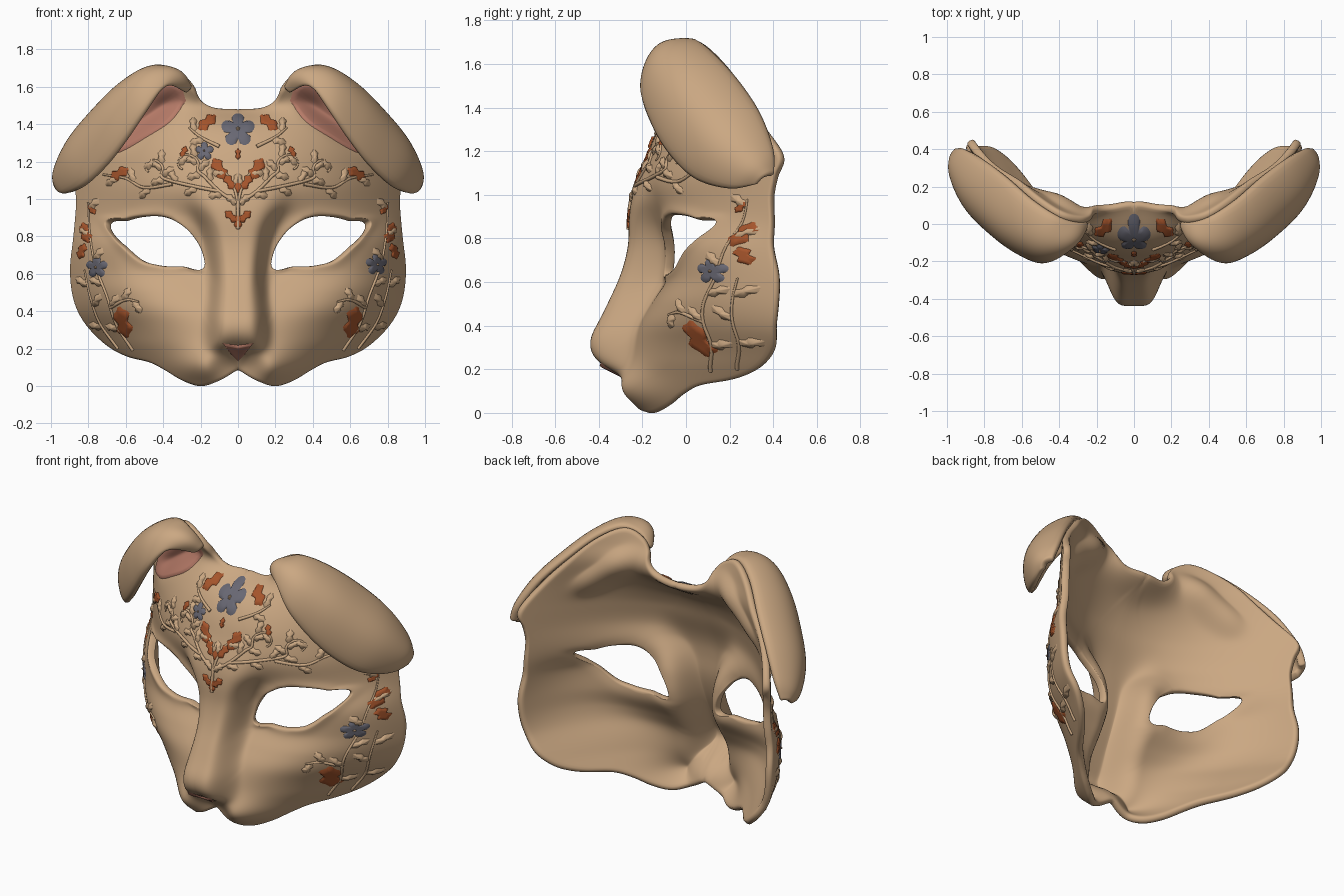
import bpy, bmesh, math
from mathutils import Vector

cube = bpy.data.objects.get("Cube")
if cube:
    bpy.data.objects.remove(cube, do_unlink=True)


def material(name, rgb):
    m = bpy.data.materials.new(name)
    m.use_nodes = True
    m.diffuse_color = (*rgb, 1)
    bsdf = m.node_tree.nodes["Principled BSDF"]
    bsdf.inputs["Base Color"].default_value = (*rgb, 1)
    bsdf.inputs["Roughness"].default_value = 0.7
    return m


TAN = material("tan", (0.595, 0.39, 0.225))
RUST = material("rust", (0.38, 0.09, 0.025))
SLATE = material("slate_grey", (0.14, 0.138, 0.172))
PINK = material("dusty_pink", (0.48, 0.2, 0.14))


def curve(pts):
    """Smooth function through (t, value) pairs."""
    last = len(pts) - 1

    def slope(i):
        a, b = pts[max(i - 1, 0)], pts[min(i + 1, last)]
        return (b[1] - a[1]) / (b[0] - a[0])

    def value(t):
        t = min(max(t, pts[0][0]), pts[last][0])
        i = 0
        while i < last - 1 and t > pts[i + 1][0]:
            i += 1
        (t0, v0), (t1, v1) = pts[i], pts[i + 1]
        w = t1 - t0
        s = (t - t0) / w
        h = s * s * (3 - 2 * s)
        return (v0 + (v1 - v0) * h + w * slope(i) * s * (1 - s) ** 2
                - w * slope(i + 1) * s * s * (1 - s))
    return value


def smooth(points, steps):
    """Resample a path of points with a smooth curve."""
    axes = [curve(list(enumerate(axis))) for axis in zip(*points)]
    n = (len(points) - 1) * steps
    return [Vector([a(i / steps) for a in axes]) for i in range(n + 1)]


# Depth of the face: base profile, width, roundness and nose by height
base = curve([(0, -.2), (.1, -.25), (.2, -.265), (.3, -.255), (.4, -.22), (.5, -.16), (.62, -.09), (.76, -.085),
              (.9, -.135), (1.05, -.2), (1.2, -.175), (1.3, -.13), (1.5, -.01), (1.6, -.03), (1.7, -.06)])
width = curve([(0, .57), (.15, .7), (.25, .78), (.4, .88), (.6, .91), (.9, .9), (1.7, .9)])
power = curve([(0, 2.2), (.2, 2.3), (.35, 2.6), (.6, 4.4), (.75, 4.7), (.88, 3.0), (1.05, 2.35), (1.7, 2.2)])
nose = curve([(0, 0), (.1, .05), (.17, -.01), (.22, -.115), (.27, -.17), (.34, -.195), (.42, -.19), (.5, -.2),
              (.62, -.215), (.78, -.175), (.92, -.115), (1.05, -.03), (1.15, 0), (1.3, 0)])
nose_width = curve([(0, .14), (.3, .145), (.55, .13), (.7, .14), (.85, .17), (1, .24), (1.3, .24)])


def depth(x, z):
    x = abs(x)
    c = base(z)
    y = c + (x / width(z)) ** power(z) * (0.435 - c)
    y += nose(z) * math.exp(-(x / nose_width(z)) ** 5)
    # muzzle puffs, curled top edge and ear pocket
    y -= 0.08 * math.exp(-((x - 0.17) / 0.15) ** 2 - ((z - 0.1) / 0.1) ** 2)
    y += 0.12 * math.exp(-(x / 0.22) ** 2 - ((z - 1.5) / 0.075) ** 2)
    across = (x - .28) * .596 + (z - 1.5) * .803
    along = (x - .455) * .803 - (z - 1.37) * .596
    y += 0.06 * math.exp(-((across - .065) / .05) ** 2 - (along / .2) ** 4)
    return min(y, 0.435)


def on_face(x, z, lift=0.0):
    e = 0.004
    n = Vector(((depth(x + e, z) - depth(x - e, z)) / (2 * e), -1,
                (depth(x, z + e) - depth(x, z - e)) / (2 * e))).normalized()
    return Vector((x, depth(x, z), z)) + n * lift


def finish(bm, name, mat, mirror=False, thickness=0):
    mesh = bpy.data.meshes.new(name)
    bm.to_mesh(mesh)
    bm.free()
    mesh.materials.append(mat)
    for p in mesh.polygons:
        p.use_smooth = True
    ob = bpy.data.objects.new(name, mesh)
    bpy.context.collection.objects.link(ob)
    if mirror:
        ob.modifiers.new("Mirror", 'MIRROR')
    if thickness:
        shell = ob.modifiers.new("Shell", 'SOLIDIFY')
        shell.thickness = thickness
        shell.offset = -1
        ob.modifiers.new("Round", 'SUBSURF').levels = 1
        ob.modifiers["Round"].render_levels = 1
    return ob


# Mask: rings running from the eye opening to the outline of half the face
ridge = [(.25, 1.6), (.31, 1.67), (.42, 1.715), (.55, 1.655), (.68, 1.53), (.81, 1.38), (.91, 1.21), (.955, 1.09)]
rim = [(0, 1.49), (.12, 1.495), (.2, 1.53)] + [(x - .015, z - .018) for x, z in ridge[:-1]] + [
    (.88, 1.08), (.87, .97), (.885, .8), (.905, .62), (.885, .45), (.82, .32), (.71, .21), (.6, .15),
    (.48, .12), (.4, .08), (.3, .02), (.2, -.01), (.1, .02), (0, .08)]
eye = [(.19, .625), (.19, .7), (.25, .81), (.34, .88), (.47, .91), (.6, .895), (.71, .88),
       (.67, .8), (.6, .73), (.52, .67), (.42, .645), (.3, .64)]
centre = Vector((.43, .78))
polar = []
for p in eye:
    d = Vector(p) - centre
    for turn in (-1, 0, 1):
        polar.append((math.atan2(d.y, d.x) + turn * math.tau, d.length))
eye_radius = curve(sorted(polar))
outer = [Vector((0, .08 + 1.41 * i / 32)) for i in range(32)] + smooth(rim, 5)[:-1]
rows = 28
bm = bmesh.new()
rings = []
for p in outer:
    d = p - centre
    inner = centre + d.normalized() * eye_radius(math.atan2(d.y, d.x))
    line = []
    for k in range(rows + 1):
        q = inner.lerp(p, k / rows)
        lid = 0.012 * math.exp(-((q - inner).length / 0.035) ** 2)
        line.append(bm.verts.new((q.x, depth(q.x, q.y) - lid, q.y)))
    rings.append(line)
for i, a in enumerate(rings):
    b = rings[(i + 1) % len(rings)]
    for k in range(rows):
        bm.faces.new((a[k], b[k], b[k + 1], a[k + 1]))
finish(bm, "mask_shell", TAN, True, 0.045)

# Ears: bulging flaps folded forward from the back of the upper rim
fold = smooth([(x, min(depth(x, z) + .022, .41), z) for x, z in ridge], 5)
hem = smooth([(.27, -.03, 1.56), (.38, -.17, 1.6), (.49, -.215, 1.47), (.6, -.165, 1.31),
              (.71, -.08, 1.17), (.83, .04, 1.06), (.93, .2, 1.02), (.975, .33, 1.045)], 5)
bm = bmesh.new()
cols = []
for i, (a, b) in enumerate(zip(fold, hem)):
    j, k = max(i - 1, 0), min(i + 1, len(fold) - 1)
    along = fold[k] + hem[k] - fold[j] - hem[j]
    out = (b - a).cross(along).normalized() * (b - a).length * 0.29
    cols.append([bm.verts.new(a.lerp(b, t / 12) + out * math.sin(math.pi * t / 12) ** 0.8)
                 for t in range(13)])
for a, b in zip(cols, cols[1:]):
    for t in range(12):
        bm.faces.new((a[t], a[t + 1], b[t + 1], b[t]))
finish(bm, "folded_ears", TAN, True, 0.045)


def patch(bm, x, z, outline, height=0.009, dome=False, steps=4):
    """Raised patch on the face; outline is relative to (x, z), anticlockwise."""
    hub = bm.verts.new(on_face(x, z, height))
    prev = None
    for k in range(1, steps + 1):
        r = k / steps
        lift = height * (1 - r * r) - 0.003 * r if dome else (height if k < steps else -0.002)
        ring = [bm.verts.new(on_face(x + u * r, z + v * r, lift)) for u, v in outline]
        for i in range(len(ring)):
            j = (i + 1) % len(ring)
            if prev:
                bm.faces.new((prev[i], ring[i], ring[j], prev[j]))
            else:
                bm.faces.new((hub, ring[i], ring[j]))
        prev = ring


def leaf(length, angle, lobes=0.0):
    pts = []
    for i in range(28):
        a = math.tau * i / 28
        u = length * math.cos(a)
        v = length * 0.45 * math.sin(a) * (1 + lobes * math.cos(6 * a))
        pts.append((u * math.cos(angle) - v * math.sin(angle), u * math.sin(angle) + v * math.cos(angle)))
    return pts


def flower(radius):
    pts = []
    for i in range(40):
        a = math.tau * i / 40
        r = radius * (.5 + .5 * abs(math.cos(2.5 * (a - math.pi / 2))) ** .6)
        pts.append((r * math.cos(a), r * math.sin(a)))
    return pts


# Pink ear lining and nose tip
lining = [(.27, 1.53), (.36, 1.415), (.49, 1.33), (.63, 1.25), (.73, 1.24), (.68, 1.38), (.5, 1.58), (.33, 1.62)]
bm = bmesh.new()
patch(bm, .5, 1.44, [(p.x - .5, p.y - 1.44) for p in smooth(lining + lining[:1], 4)[:-1]], steps=14)
finish(bm, "ear_lining", PINK, True)
bm = bmesh.new()
patch(bm, 0, .19, [(-.085, .04), (-.04, -.02), (0, -.06), (.04, -.02), (.085, .04), (0, .025)], steps=6)
finish(bm, "nose_tip", PINK)

# Rust leaves: position, length and angle in degrees
bm = bmesh.new()
for s in (1, -1):
    for x, z, size, deg in [(.165, 1.41, .062, 140), (.635, 1.135, .058, 150), (.1, 1.16, .068, 60),
                            (.045, 1.09, .05, 55), (.035, .905, .045, 40), (.29, 1.25, .035, 110),
                            (.615, .34, .09, 75), (.815, .82, .06, 75), (.835, .72, .045, 110),
                            (.78, .945, .032, 60)]:
        a = math.radians(deg)
        patch(bm, s * x, z, leaf(size, a if s > 0 else math.pi - a, 0.35))
for z, size in ((1.24, .03), (1.08, .05), (.88, .045)):
    patch(bm, 0, z, leaf(size, math.pi / 2, 0.3))
finish(bm, "rust_leaves", RUST)

# Grey-blue flowers with tan hearts
bm, hearts = bmesh.new(), bmesh.new()
for x, z, r in ((0, 1.37, .095), (-.18, 1.255, .052), (.74, .65, .062), (-.755, .635, .062)):
    patch(bm, x, z, flower(r))
    patch(hearts, x, z, [(u * .18, v * .18) for u, v in flower(r)], 0.018, True)
finish(bm, "blue_flowers", SLATE)
finish(hearts, "flower_hearts", TAN)


# Raised scrolling vines with small leaves
def scroll(x, z, radius, start, turn):
    return [(x + radius * (1 - i / 11) * math.cos(start + turn * i * .65),
             z + radius * (1 - i / 11) * math.sin(start + turn * i * .65)) for i in range(8)]


vines = [
    [(0, .84), (.005, 1.0), (.04, 1.1), (.1, 1.18)],
    [(.01, .98), (.1, 1.04), (.18, 1.12)] + scroll(.28, 1.18, .075, 3.6, -1),
    [(.1, 1.04), (.25, 1.07), (.37, 1.1)] + scroll(.46, 1.16, .065, 3.8, -1),
    [(.35, 1.08), (.5, 1.06), (.6, 1.11), (.72, 1.13)],
    [(.1, 1.28), (.2, 1.33), (.26, 1.38)],
    [(.56, .19), (.65, .33), (.7, .48), (.76, .64), (.79, .8), (.8, .98)],
    [(.64, .2), (.74, .34), (.79, .48), (.82, .62)],
    [(.68, .42), (.6, .46), (.53, .45)],
]
data = bpy.data.curves.new("vines", 'CURVE')
data.dimensions = '3D'
data.bevel_depth = 0.01
data.bevel_resolution = 2
data.use_fill_caps = True
data.materials.append(TAN)
bm = bmesh.new()
for path in vines:
    pts = smooth(path, 5)
    for s in (1, -1):
        spline = data.splines.new('POLY')
        spline.points.add(len(pts) - 1)
        for i, p in enumerate(pts):
            spline.points[i].co = (*on_face(s * p.x, p.y, 0.001), 1)
            spline.points[i].radius = 1 - 0.5 * i / len(pts)
        for n, i in enumerate(range(4, min(len(pts) - 1, 32), 4)):
            d = pts[i + 1] - pts[i]
            a = math.atan2(d.y, d.x) + (0.8 if n % 2 else -0.8)
            q = pts[i] + Vector((math.cos(a), math.sin(a))) * 0.038
            patch(bm, s * q.x, q.y, leaf(.045, a if s > 0 else math.pi - a, 0.25), 0.016, True, 3)
bpy.context.collection.objects.link(bpy.data.objects.new("vines", data))
finish(bm, "vine_leaves", TAN)
